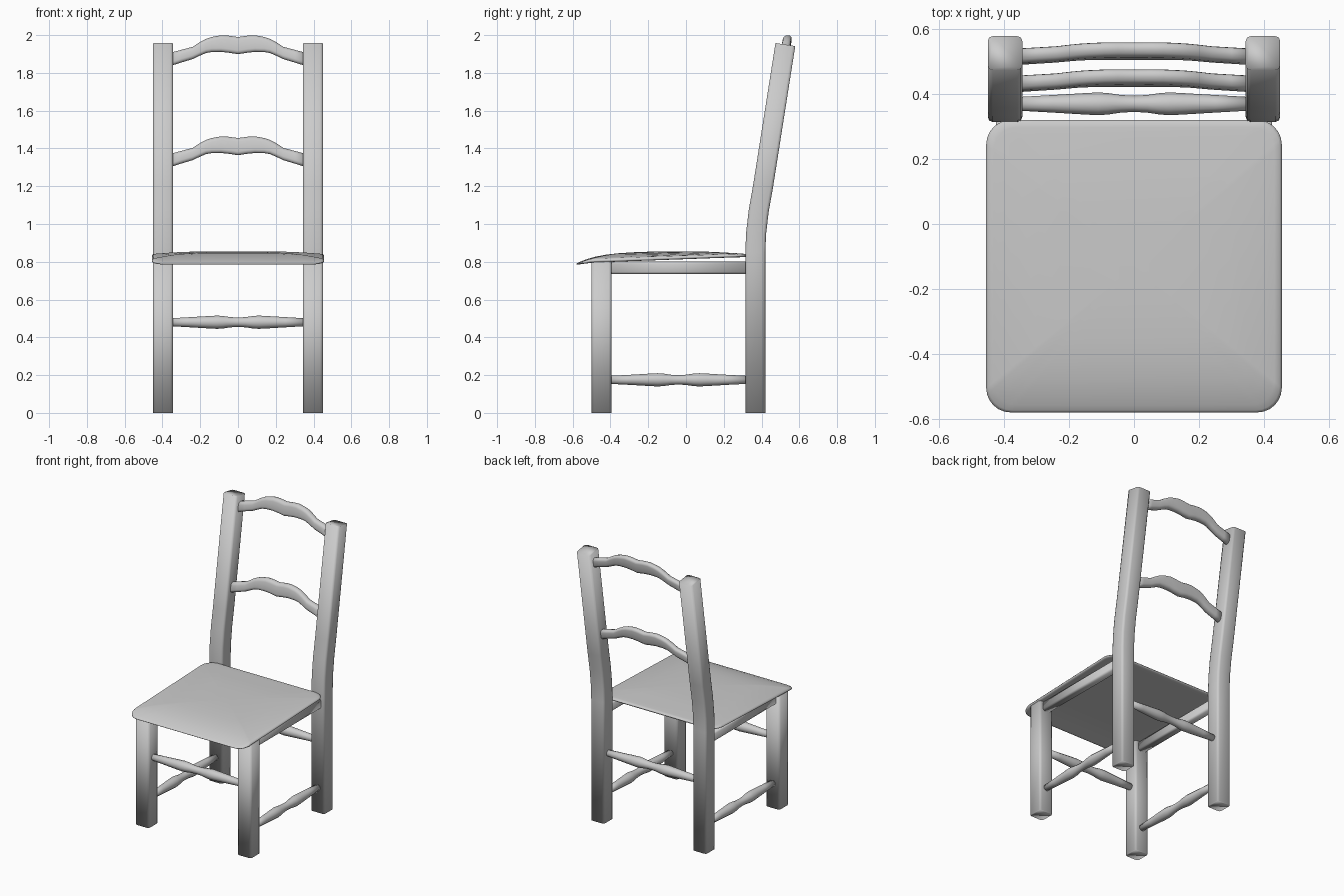
import bpy, bmesh, math
from mathutils import Vector

cube = bpy.data.objects.get("Cube")
if cube:
    bpy.data.objects.remove(cube, do_unlink=True)

grey = bpy.data.materials.new("plain grey")
grey.use_nodes = True
grey.diffuse_color = (0.6, 0.6, 0.6, 1)
bsdf = next(n for n in grey.node_tree.nodes if n.type == 'BSDF_PRINCIPLED')
bsdf.inputs["Base Color"].default_value = (0.6, 0.6, 0.6, 1)


def loft(name, rings):
    """Skin a list of equal-length point rings and cap both ends."""
    bm = bmesh.new()
    rows = [[bm.verts.new(p) for p in ring] for ring in rings]
    n = len(rows[0])
    for a, b in zip(rows, rows[1:]):
        for i in range(n):
            j = (i + 1) % n
            bm.faces.new((a[i], a[j], b[j], b[i]))
    bm.faces.new(rows[0])
    bm.faces.new(rows[-1])
    bmesh.ops.recalc_face_normals(bm, faces=bm.faces)
    for f in bm.faces:
        f.smooth = True
    mesh = bpy.data.meshes.new(name)
    bm.to_mesh(mesh)
    bm.free()
    mesh.materials.append(grey)
    obj = bpy.data.objects.new(name, mesh)
    bpy.context.collection.objects.link(obj)
    return obj


def rounded_rect(hx, hy, radius, steps):
    """Outline of a rectangle with arc corners."""
    pts = []
    for k, (sx, sy) in enumerate(((1, 1), (-1, 1), (-1, -1), (1, -1))):
        for i in range(steps + 1):
            a = math.pi / 2 * (k + i / steps)
            pts.append((sx * (hx - radius) + radius * math.cos(a),
                        sy * (hy - radius) + radius * math.sin(a)))
    return pts


def interpolate(table, v):
    """Piecewise linear lookup in a short profile."""
    for (a, fa), (b, fb) in zip(table, table[1:]):
        if v <= b:
            return fa + (fb - fa) * max(0, (v - a) / (b - a))
    return table[-1][1]


POST = rounded_rect(0.053, 0.053, 0.015, 2)


def post(name, x, path):
    """Squared post following (y, z, tilt) stations."""
    loft(name, [[(x + u, y + v * math.cos(t), z - v * math.sin(t)) for u, v in POST]
                for y, z, t in path])


def turned_bar(name, centre, half, axis):
    """Spindle with two swellings and a narrow waist."""
    shape = [(0, 0.025), (0.04, 0.027), (0.08, 0.033), (0.11, 0.035),
             (0.15, 0.033), (0.25, 0.027), (half, 0.021)]
    stations = [(-s, r) for s, r in reversed(shape[1:])] + shape
    rings = []
    for s, r in stations:
        ring = []
        for i in range(12):
            a = math.tau * i / 12
            p, q = r * math.cos(a), r * math.sin(a)
            ring.append(Vector(centre) + Vector((s, p, q) if axis == 'x' else (p, s, q)))
        rings.append(ring)
    loft(name, rings)


def back_slat(name, base):
    """Arched, shaped slat leaning with the back posts."""
    shape = [(0, -0.001, 0.09), (0.05, 0.007, 0.097), (0.09, 0.011, 0.099),
             (0.14, 0.01, 0.09), (0.17, 0.005, 0.08), (0.2, -0.008, 0.064),
             (0.24, -0.027, 0.038), (0.3, -0.045, 0.022), (0.36, -0.064, 0.006)]
    stations = [(-x, lo, hi) for x, lo, hi in reversed(shape[1:])] + shape
    rings = []
    for x, lo, hi in stations:
        ring = []
        for u, v in rounded_rect(0.023, (hi - lo) / 2, 0.02, 3):
            z = base + (lo + hi) / 2 + v
            y = 0.41 + (z - 1.2) * 0.156 + 0.006 * (1 - abs(x) / 0.36)
            ring.append((x, y + u, z))
        rings.append(ring)
    loft(name, rings)


# Legs, leaning back posts, side rails and side stretchers
lean = 0.154
back_path = [(0.367, 0, 0), (0.367, 0.85, 0), (0.371, 0.95, 0.06),
             (0.385, 1.07, 0.12), (0.408, 1.2, lean), (0.526, 1.95, lean)]
for side, x in (("left", 0.397), ("right", -0.397)):
    post(side + "_front_leg", x, [(-0.447, 0, 0), (-0.447, 0.815, 0)])
    post(side + "_back_post", x, back_path)
    loft(side + "_seat_rail", [[(x + u, y, 0.768 + v) for u, v in
                                rounded_rect(0.028, 0.033, 0.012, 2)]
                               for y in (-0.41, 0.33)])
    turned_bar(side + "_stretcher", (x, -0.04, 0.175), 0.365, 'y')

# Cross stretchers
turned_bar("front_stretcher", (0, -0.447, 0.48), 0.355, 'x')
turned_bar("back_stretcher", (0, 0.37, 0.48), 0.355, 'x')

# Back slats
back_slat("upper_back_slat", 1.9)
back_slat("lower_back_slat", 1.365)

# Seat: rounded sheet with a drooping front lip and soft sides
top_line = [(-0.58, 0.797), (-0.54, 0.813), (-0.5, 0.826), (-0.4, 0.843),
            (-0.3, 0.85), (-0.15, 0.855), (0.1, 0.855), (0.32, 0.847)]
bottom_line = [(-0.58, 0.784), (-0.5, 0.795), (-0.4, 0.804), (0.32, 0.825)]
outline = rounded_rect(0.455, 0.45, 0.075, 6)


def seat_ring(scale, mix):
    ring = []
    for u, v in outline:
        x, y = u * scale, v * scale - 0.13
        top = interpolate(top_line, y) - 0.009 * (abs(x) / 0.455) ** 3
        low = interpolate(bottom_line, y)
        ring.append((x, y, low + (top - low) * mix))
    return ring


inner = (0.1, 0.3, 0.5, 0.65, 0.78, 0.88, 0.95)
loft("seat", [seat_ring(s, 0) for s in inner]
     + [seat_ring(0.985, 0.05), seat_ring(1, 0.35), seat_ring(1, 0.65), seat_ring(0.985, 0.95)]
     + [seat_ring(s, 1) for s in reversed(inner)])
